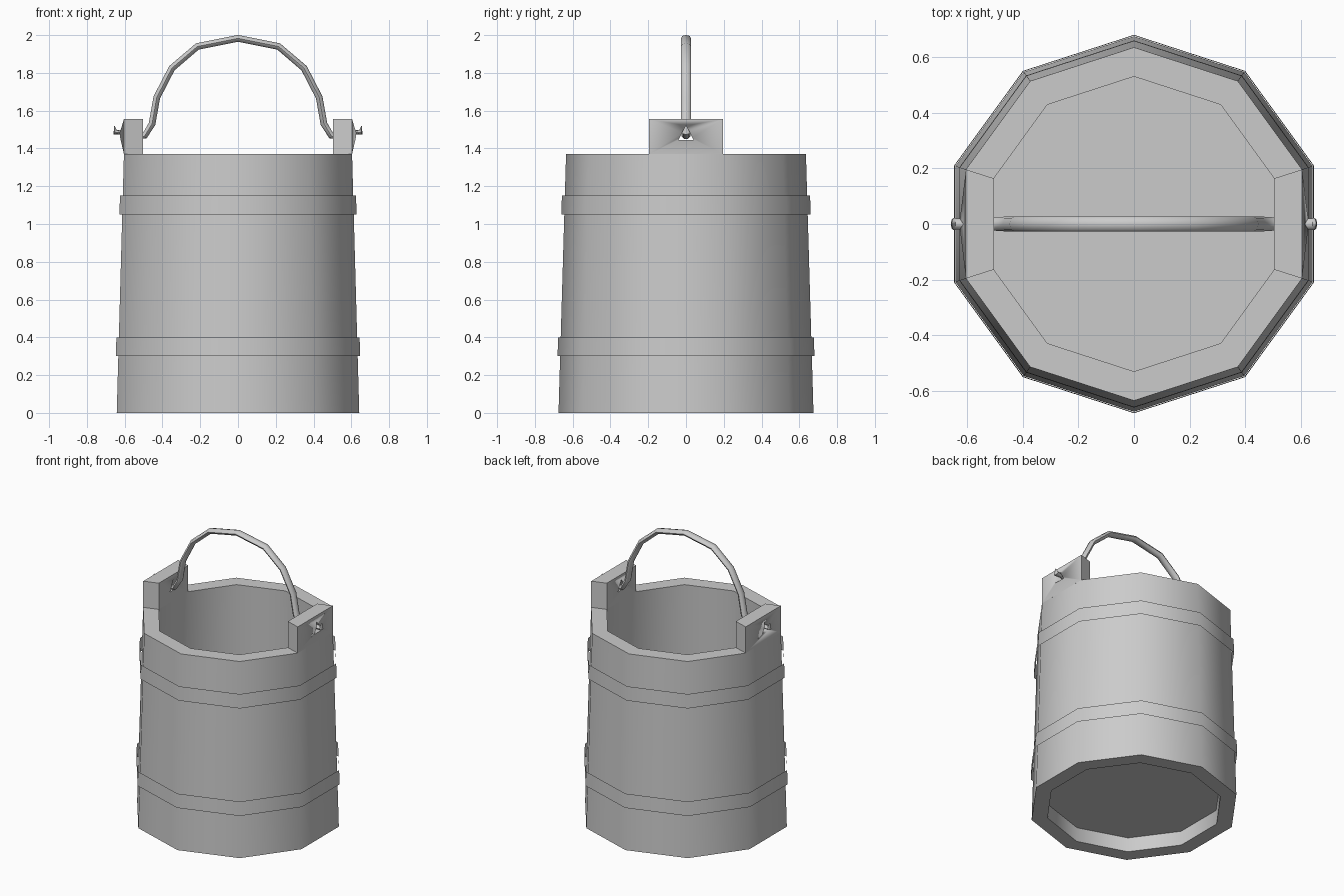
import bpy, bmesh, math
from mathutils import Vector

if "Cube" in bpy.data.objects:
    bpy.data.objects.remove(bpy.data.objects["Cube"], do_unlink=True)

SIDES = 10
RIM = 1.37

grey = bpy.data.materials.new("plain_grey")
grey.use_nodes = True
colour = (0.6, 0.6, 0.6, 1)
grey.diffuse_color = colour
grey.node_tree.nodes["Principled BSDF"].inputs["Base Color"].default_value = colour


def finish(name, bm, angle=40, recalc=True):
    """Turn a bmesh into a named, shaded object."""
    if recalc:
        bmesh.ops.recalc_face_normals(bm, faces=bm.faces)
    mesh = bpy.data.meshes.new(name)
    bm.to_mesh(mesh)
    bm.free()
    mesh.materials.append(grey)
    obj = bpy.data.objects.new(name, mesh)
    bpy.context.collection.objects.link(obj)
    bpy.ops.object.select_all(action="DESELECT")
    obj.select_set(True)
    bpy.context.view_layer.objects.active = obj
    bpy.ops.object.shade_smooth_by_angle(angle=math.radians(angle))
    return obj


def bridge(bm, a, b):
    n = len(a)
    for i in range(n):
        j = (i + 1) % n
        bm.faces.new((a[i], a[j], b[j], b[i]))


def lathe(name, profile, closed):
    """Spin (radius, z) pairs into a ten-sided ring with a corner on -y."""
    bm = bmesh.new()
    rings = []
    for r, z in profile:
        angles = [math.tau * i / SIDES - math.pi / 2 for i in range(SIDES)]
        rings.append([bm.verts.new((r * math.cos(a), r * math.sin(a), z)) for a in angles])
    for a, b in zip(rings, rings[1:]):
        bridge(bm, a, b)
    if closed:
        bridge(bm, rings[-1], rings[0])
    return finish(name, bm, recalc=closed)


# Tapered wall and its two thin hoops
lathe("bucket_wall", [(0.675, 0), (0.635, RIM), (0.53, RIM), (0.57, 0)], True)
lathe("lower_hoop", [(0.68, 0.3), (0.677, 0.4)], False)
lathe("upper_hoop", [(0.66, 1.05), (0.657, 1.15)], False)

# Recessed floor
lathe("bucket_floor_edge", [(0.568, 0.1), (0.566, 0.16)], False)
for name, z, flip in (("floor_underside", 0.1, True), ("floor_top", 0.16, False)):
    bm = bmesh.new()
    ring = [bm.verts.new((0.568 * math.sin(math.tau * i / SIDES),
                          0.568 * math.cos(math.tau * i / SIDES), z)) for i in range(SIDES)]
    bm.faces.new(ring if flip else ring[::-1])
    finish(name, bm, recalc=False)


def make_ear(name, side):
    """Raised stave with a slightly peaked outer face and a hole through it."""
    bm = bmesh.new()
    plan = [(0.604, -0.196), (0.604, 0.196), (0.504, 0.164), (0.504, -0.164)]
    low = [bm.verts.new((side * x, y, RIM)) for x, y in plan]
    high = [bm.verts.new((side * x, y, 1.555)) for x, y in plan]
    bridge(bm, low, high)
    bm.faces.new(low)
    bm.faces.new(high)
    outer = next(f for f in bm.faces if all(abs(v.co.x) > 0.6 for v in f.verts))
    peak = bmesh.ops.poke(bm, faces=[outer])["verts"][0]
    peak.co = (side * 0.628, 0, 1.475)
    ear = finish(name, bm, 30)

    # Triangular hole cutter
    bm = bmesh.new()
    tri = [(-0.04, 1.445), (0.04, 1.445), (0, 1.52)]
    a, b = [[bm.verts.new((side * x, y, z)) for y, z in tri] for x in (0.45, 0.7)]
    bridge(bm, a, b)
    bm.faces.new(a)
    bm.faces.new(b)
    cutter = finish(name + "_cutter", bm)
    cut = ear.modifiers.new("hole", "BOOLEAN")
    cut.operation = "DIFFERENCE"
    cut.solver = "EXACT"
    cut.object = cutter
    bpy.context.view_layer.objects.active = ear
    bpy.ops.object.modifier_apply(modifier=cut.name)
    bpy.data.objects.remove(cutter, do_unlink=True)


make_ear("left_ear", 1)
make_ear("right_ear", -1)

# Bail handle: mirrored path ending in upturned hooks (x, z, thickness)
half = [(0.655, 1.52, 0.1), (0.65, 1.485, 0.8), (0.61, 1.487, 0.65), (0.53, 1.46, 0.65),
        (0.495, 1.465, 0.9), (0.455, 1.53, 1), (0.43, 1.67, 1), (0.35, 1.825, 1), (0.215, 1.94, 1)]
path = half + [(0, 1.983, 1)] + [(-x, z, s) for x, z, s in reversed(half)]
points = [Vector((x, 0, z)) for x, z, s in path]
bm = bmesh.new()
rings = []
for i, p in enumerate(points):
    t = (points[min(i + 1, len(points) - 1)] - points[max(i - 1, 0)]).normalized()
    n = Vector((-t.z, 0, t.x))
    s = path[i][2]
    rings.append([bm.verts.new(p + n * 0.018 * s * math.cos(k * math.tau / 8)
                               + Vector((0, 0.027 * s * math.sin(k * math.tau / 8), 0)))
                  for k in range(8)])
for a, b in zip(rings, rings[1:]):
    bridge(bm, a, b)
bm.faces.new(rings[0])
bm.faces.new(rings[-1])
finish("handle", bm, 60)
